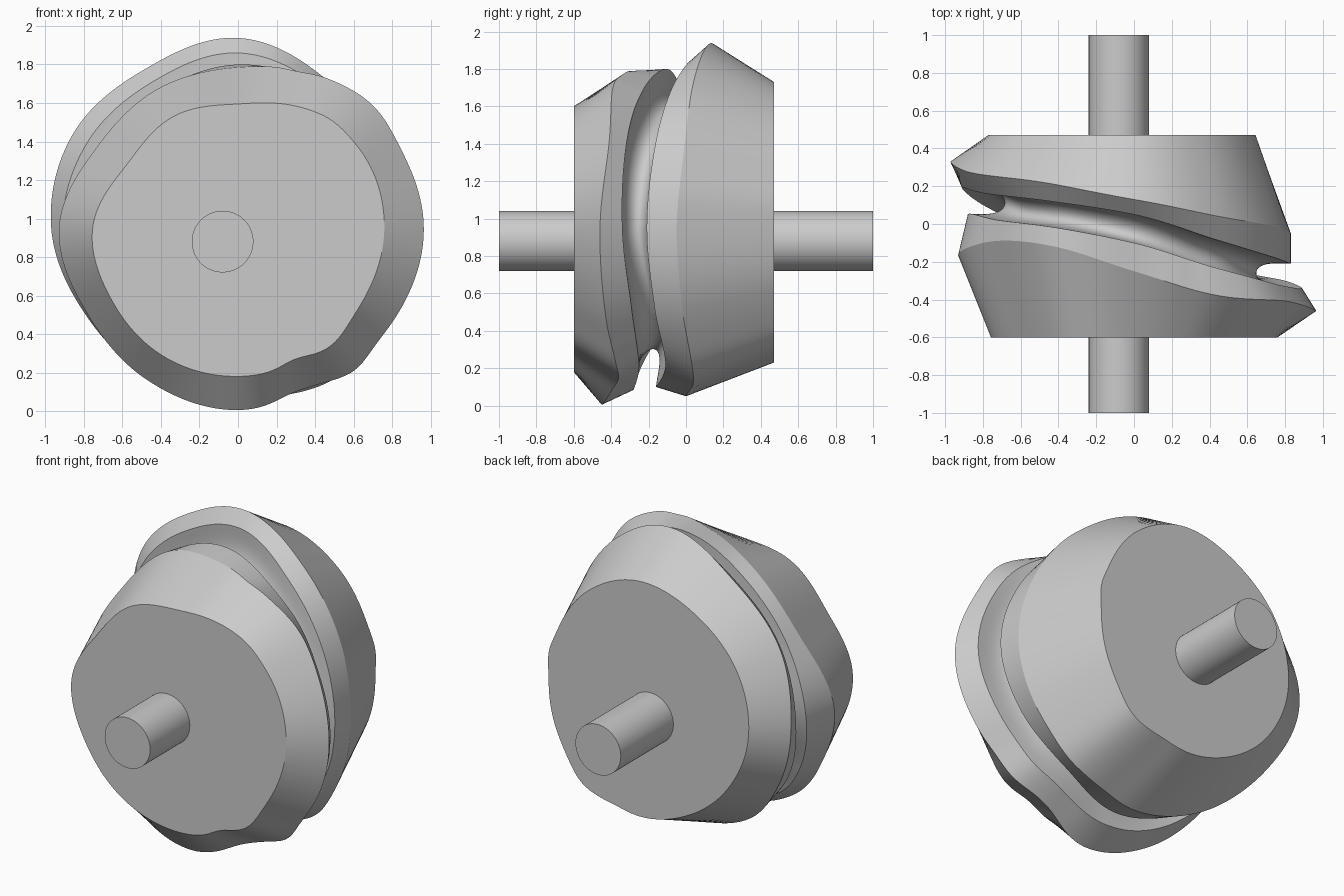
import bpy, bmesh, math

if "Cube" in bpy.data.objects:
    bpy.data.objects.remove(bpy.data.objects["Cube"])

SEG = 240
CZ = 0.95                      # height of the cam centre
FRONT, BACK = -0.60, 0.47      # flat end faces

# Control values every 30 degrees around the cam (0 = +x, 90 = up)
T = {
    "r1": [.76, .755, .71, .645, .67, .665, .755, .755, .77, .77, .76, .75],    # front face
    "r2": [.965, .93, .90, .835, .835, .845, .93, .90, .92, .945, .91, .94],    # front rim
    "y2": [-.46, -.41, -.38, -.25, -.12, -.09, -.16, -.25, -.39, -.45, -.36, -.43],
    "r3": [.89, .87, .85, .85, .82, .83, .88, .86, .86, .865, .84, .87],        # groove, front lip
    "y3": [-.34, -.32, -.23, -.10, -.02, .02, .05, -.08, -.24, -.28, -.25, -.29],
    "r4": [.83, .83, .85, .91, .88, .90, .91, .88, .85, .85, .84, .83],         # groove, back lip
    "y4": [-.21, -.17, -.08, .05, .12, .16, .19, .08, -.07, -.16, -.11, -.17],
    "r5": [.83, .84, .90, .988, .957, .987, .97, .91, .90, .90, .91, .86],      # back rim
    "y5": [-.05, -.01, .04, .13, .22, .27, .33, .24, .08, .0, .04, -.02],
    "r6": [.64, .66, .72, .78, .78, .79, .77, .73, .71, .72, .72, .67],         # back face
}
# Local swells and dents (angle, width in degrees, height) on each radius
LOW = [(304, 10, .02), (283, 8, -.01)]
BUMPS = {
    "r1": [(309, 10, .022), (293, 8, -.022), (50, 10, .012)],
    "r2": [(309, 9, .04), (288, 8, -.02), (42, 13, .028), (69, 6, -.01)],
    "r3": [(309, 9, .02), (42, 13, .015)],
    "r4": [],
    "r5": LOW,
    "r6": LOW + [(14, 9, .015)],
}


def sample(key, u):
    """Closed Catmull-Rom curve through the values plus local bumps, u in 0..1."""
    vals = T[key]
    n = len(vals)
    i, t = int(u * n), u * n - int(u * n)
    a, b, c, d = (vals[(i + k) % n] for k in (-1, 0, 1, 2))
    v = b + 0.5 * t * (c - a + t * (2*a - 5*b + 4*c - d + t * (3*(b - c) + d - a)))
    for ang, width, h in BUMPS.get(key, []):
        diff = (u * 360 - ang + 180) % 360 - 180
        v += h * math.exp(-(diff / width) ** 2)
    return v


def section(u):
    """Radial cross-section (r, y) from front face to back face."""
    v = {k: sample(k, u) for k in T}
    pts = [(v["r1"], FRONT), (v["r2"], v["y2"])]
    steps = 24
    ym, hw = (v["y3"] + v["y4"]) / 2, (v["y4"] - v["y3"]) / 2
    lean = 0.04 * max(0, -math.sin(math.tau * u))      # groove leans back at the bottom
    for k in range(steps + 1):
        a = math.pi * k / steps
        w = (1 - math.cos(a)) / 2
        lip = v["r3"] * (1 - w) + v["r4"] * w
        s = max(math.sin(a), 0)
        pts.append((lip - 0.21 * s ** 0.75,
                    ym - math.cos(a) * hw * (1 + 0.25 * s) + lean * s))
    pts += [(v["r5"], v["y5"]), (v["r6"], BACK)]
    return pts


def finish(bm, name):
    bmesh.ops.recalc_face_normals(bm, faces=bm.faces)
    me = bpy.data.meshes.new(name)
    bm.to_mesh(me)
    bm.free()
    ob = bpy.data.objects.new(name, me)
    bpy.context.collection.objects.link(ob)
    bpy.ops.object.select_all(action='DESELECT')
    ob.select_set(True)
    bpy.context.view_layer.objects.active = ob
    bpy.ops.object.shade_smooth_by_angle(angle=math.radians(18))
    return ob


# Grooved cam body: loft the section around the axis
bm = bmesh.new()
rings = []
for i in range(SEG):
    a = math.tau * i / SEG
    rings.append([bm.verts.new((r * math.cos(a), y, CZ + r * math.sin(a)))
                  for r, y in section(i / SEG)])
for i in range(SEG):
    p, q = rings[i], rings[(i + 1) % SEG]
    for j in range(len(p) - 1):
        bm.faces.new((p[j], p[j + 1], q[j + 1], q[j]))
bm.faces.new([r[0] for r in rings])
bm.faces.new([r[-1] for r in rings])
finish(bm, "grooved_cam")


# Shaft stubs on both ends
def shaft(name, y0, y1):
    bm = bmesh.new()
    loops = [[bm.verts.new((-0.08 + 0.16 * math.cos(math.tau * k / 96), y,
                            0.88 + 0.16 * math.sin(math.tau * k / 96)))
              for k in range(96)] for y in (y0, y1)]
    for k in range(96):
        n = (k + 1) % 96
        bm.faces.new((loops[0][k], loops[0][n], loops[1][n], loops[1][k]))
    for l in loops:
        bm.faces.new(l)
    finish(bm, name)


shaft("front_shaft", -1.0, FRONT + 0.02)
shaft("back_shaft", BACK - 0.02, 1.0)
